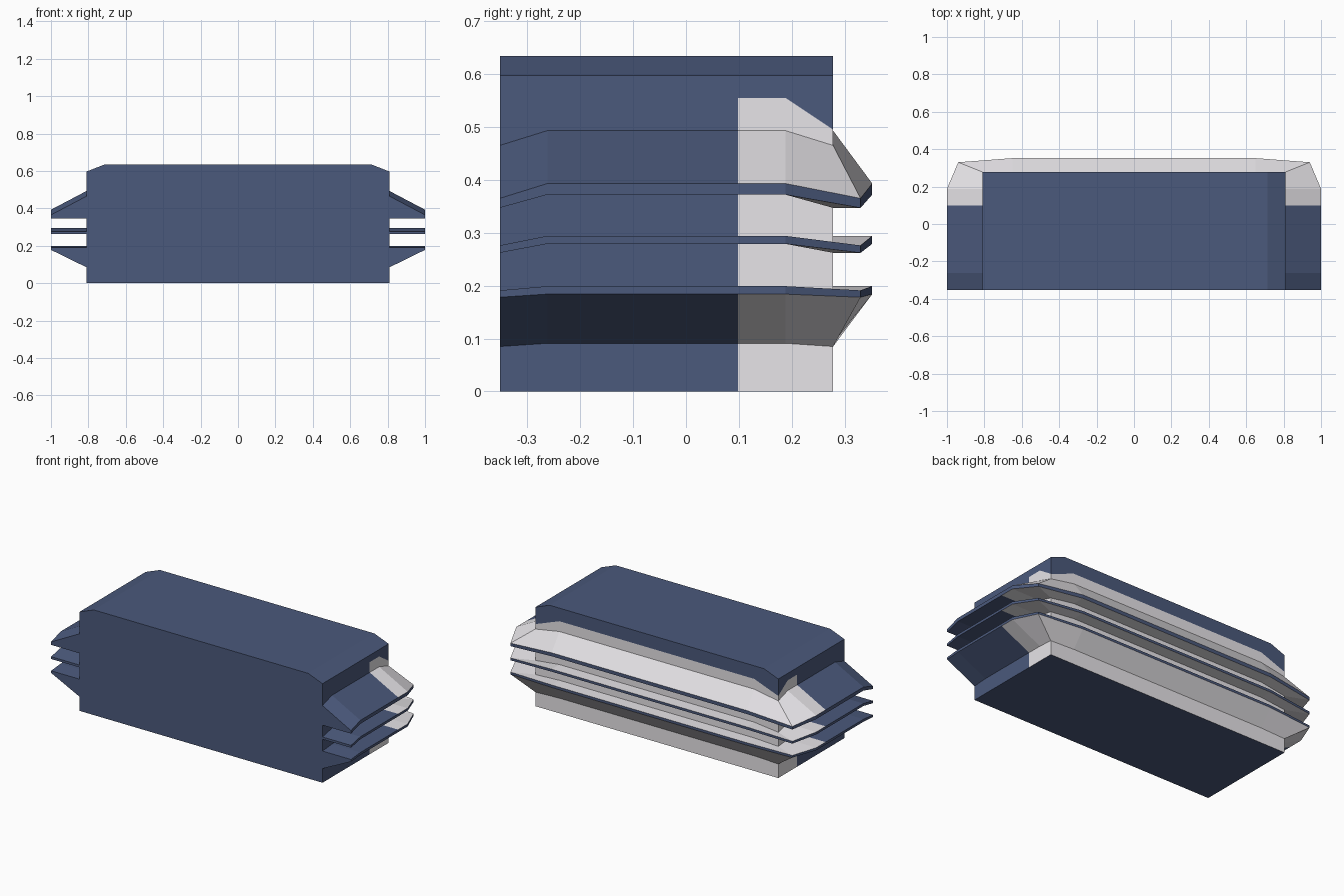
import bpy, bmesh

if "Cube" in bpy.data.objects:
    bpy.data.objects.remove(bpy.data.objects["Cube"])


def material(name, rgb):
    m = bpy.data.materials.new(name)
    m.diffuse_color = (*rgb, 1)
    m.use_nodes = True
    m.node_tree.nodes["Principled BSDF"].inputs["Base Color"].default_value = m.diffuse_color
    return m


BLUE = material("blue_paint", (0.07, 0.10, 0.20))
WHITE = material("white_paint", (0.80, 0.78, 0.81))

# Stations around the right side and back: inner xy, outer xy, droop (0 = level, 1 = corner)
half = [((.81, -.352), (1, -.352), 1), ((.81, -.262), (1, -.262), 0),
        ((.81, .098), (1, .098), 0), ((.81, .188), (1, .188), 0),
        ((.81, .278), (.94, .33), 1), ((.65, .278), (.65, .352), 0)]
flip = lambda p: (-p[0], p[1])
stations = half + [(flip(i), flip(o), d) for i, o, d in reversed(half)]
LAST = len(stations) - 1
BLUE_SPANS = (0, 1, LAST - 2, LAST - 1)


def finish(name, bm):
    bmesh.ops.recalc_face_normals(bm, faces=bm.faces)
    me = bpy.data.meshes.new(name)
    bm.to_mesh(me)
    bm.free()
    me.materials.append(BLUE)
    me.materials.append(WHITE)
    ob = bpy.data.objects.new(name, me)
    bpy.context.collection.objects.link(ob)


def loft(bm, rings, painted):
    """Skin strips between neighbouring rings; painted strips turn white at the rear."""
    for r in range(len(rings) - 1):
        a, b = rings[r], rings[r + 1]
        for k in range(LAST):
            f = bm.faces.new((a[k], a[k + 1], b[k + 1], b[k]))
            f.material_index = int(painted[r] and k not in BLUE_SPANS)


def fin(name, rows):
    """rows: (is_outer, level z, corner z) from upper inner edge to lower inner edge."""
    bm = bmesh.new()
    rings = [[bm.verts.new((*s[out], zm + (zc - zm) * s[2])) for s in stations]
             for out, zm, zc in rows]
    loft(bm, rings, (True, False, True))
    for k in (0, LAST):
        bm.faces.new([r[k] for r in rings])
    finish(name, bm)


# Main block: lower wall with the white rear panel, chamfered top
bm = bmesh.new()
floor = [bm.verts.new((*s[0], 0)) for s in stations]
panel = [bm.verts.new((*s[0], .495 if k in (4, LAST - 4) else .555))
         for k, s in enumerate(stations)]
loft(bm, [floor, panel], (True,))
V = lambda x, y, z: bm.verts.new((x, y, z))
F, B = -.352, .278
rf, rb, lb, lf = [V(x, y, .597) for x, y in ((.81, F), (.81, B), (-.81, B), (-.81, F))]
trf, trb, tlb, tlf = [V(x, y, .634) for x, y in ((.715, F), (.715, B), (-.715, B), (-.715, F))]
for face in (panel[:5] + [rb, rf],                          # right upper wall
             panel[7:] + [lf, lb],                          # left upper wall
             panel[4:8] + [lb, tlb, trb, rb],               # back upper wall
             [rf, rb, trb, trf], [lb, lf, tlf, tlb],        # chamfers
             [trf, trb, tlb, tlf],                          # top
             [floor[0], panel[0], rf, trf, tlf, lf, panel[-1], floor[-1]],  # front
             floor):                                        # underside
    bm.faces.new(face)
finish("main_block", bm)

# Three fins wrapping round the sides and back
fin("upper_fin", [(0, .493, .465), (1, .393, .365), (1, .372, .347), (0, .372, .347)])
fin("middle_fin", [(0, .294, .276), (1, .294, .276), (1, .279, .262), (0, .279, .262)])
fin("lower_fin", [(0, .199, .191), (1, .199, .191), (1, .184, .178), (0, .091, .085)])
